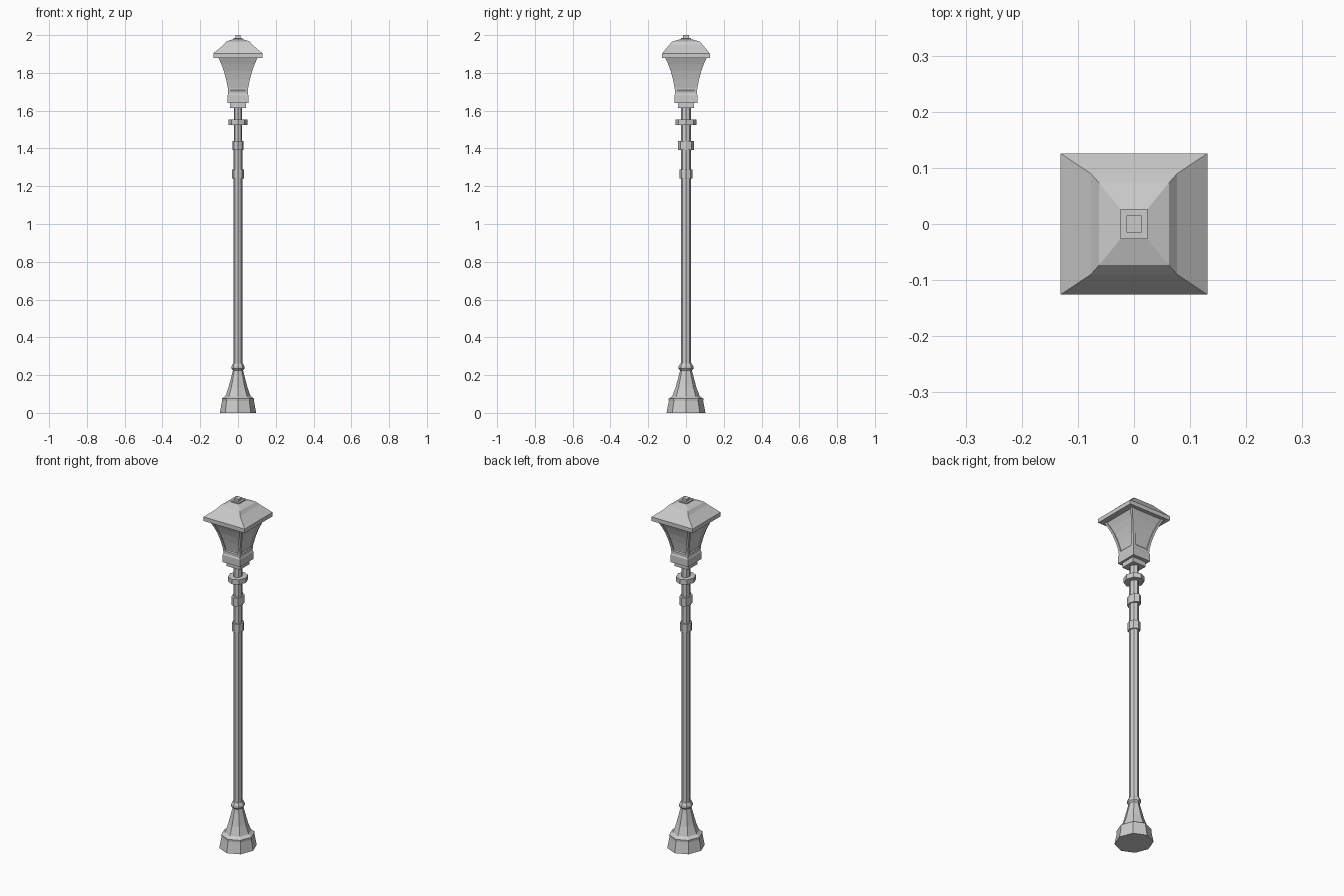
import bpy, bmesh, math

if "Cube" in bpy.data.objects:
    bpy.data.objects.remove(bpy.data.objects["Cube"])


def loft(name, rings):
    """Skin a list of equal-sized point rings into a closed, flat-shaded solid."""
    bm = bmesh.new()
    loops = [[bm.verts.new(p) for p in ring] for ring in rings]
    n = len(loops[0])
    for a, b in zip(loops, loops[1:]):
        for i in range(n):
            j = (i + 1) % n
            bm.faces.new((a[i], a[j], b[j], b[i]))
    bm.faces.new(loops[0][::-1])
    bm.faces.new(loops[-1])
    bmesh.ops.recalc_face_normals(bm, faces=bm.faces)
    mesh = bpy.data.meshes.new(name)
    bm.to_mesh(mesh)
    bm.free()
    ob = bpy.data.objects.new(name, mesh)
    bpy.context.collection.objects.link(ob)
    return ob


def rect(x0, x1, y0, y1, z):
    return [(x0, y0, z), (x1, y0, z), (x1, y1, z), (x0, y1, z)]


def square_part(name, profile):
    """Stack of centred rectangles: (half x, half y, z)."""
    return loft(name, [rect(-x, x, -y, y, z) for x, y, z in profile])


def round_part(name, profile, sides=8):
    """Stack of low-poly ellipses: (radius x, radius y, z)."""
    step = math.tau / sides
    return loft(name, [[(rx * math.cos(i * step), ry * math.sin(i * step), z)
                        for i in range(sides)] for rx, ry, z in profile])


# Flared octagonal foot
round_part("base", [(.096, .103, 0), (.085, .091, .062), (.086, .092, .075),
                    (.067, .073, .088), (.050, .055, .135), (.027, .031, .225)])

# Pole and collars
round_part("pole", [(.023, .027, .2), (.023, .027, 1.25), (.022, .026, 1.63)])
round_part("base_collar", [(.027, .031, .225), (.034, .039, .234),
                           (.034, .039, .246), (.026, .030, .262)])
for name, rx, ry, z0, z1 in [("lower_collar", .031, .034, 1.24, 1.288),
                             ("middle_collar", .030, .042, 1.393, 1.44),
                             ("upper_collar", .050, .056, 1.525, 1.553)]:
    round_part(name, [(rx, ry, z0), (rx, ry, z1)])

# Stepped lantern seat
square_part("lantern_seat", [(.042, .042, 1.613), (.042, .042, 1.64)])
square_part("lantern_base", [(.055, .062, 1.64), (.055, .062, 1.682),
                             (.050, .056, 1.692)])

# Curved lantern body: outer half width against height
flare = [(.051, 1.68), (.054, 1.72), (.063, 1.765), (.075, 1.81),
         (.089, 1.848), (.106, 1.885)]
inset = .006
square_part("lantern_glass", [(w - inset, w, z) for w, z in flare])
for sx, side in ((-1, "left"), (1, "right")):
    for sy, end in ((-1, "front"), (1, "back")):
        loft(f"{end}_{side}_lantern_post",
             [rect(sx * (w - .014), sx * w, sy * (w - .008), sy * (w + .006), z)
              for w, z in flare])

# Lower rail of the glass panels
square_part("lantern_rail", [(.052, .058, 1.68), (.052, .058, 1.705),
                             (.046, .052, 1.712)])

# Pagoda roof
square_part("roof", [(.131, .126, 1.88), (.131, .126, 1.903),
                     (.077, .090, 1.947), (.062, .073, 1.966),
                     (.024, .027, 1.979)])

# Finial
square_part("finial_base", [(.024, .027, 1.972), (.024, .027, 1.985)])
square_part("finial_tip", [(.013, .015, 1.98), (.013, .015, 2.0)])
